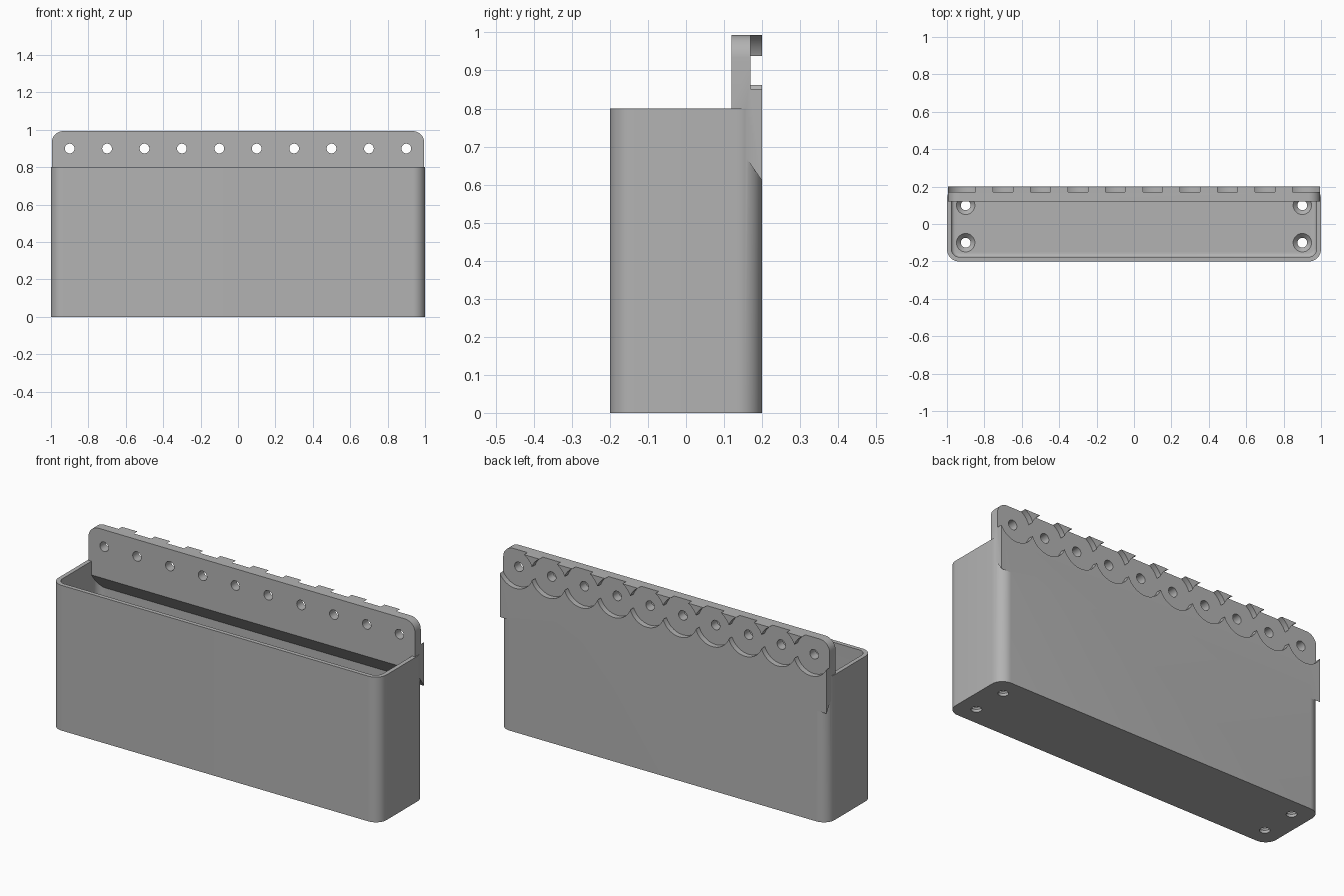
import bpy, bmesh
from math import radians
from mathutils import Matrix, Vector

if "Cube" in bpy.data.objects:
    bpy.data.objects.remove(bpy.data.objects["Cube"])

grey = bpy.data.materials.new("plain grey")
grey.use_nodes = True
COLOUR = (0.45, 0.45, 0.45, 1)
grey.diffuse_color = COLOUR
grey.node_tree.nodes["Principled BSDF"].inputs["Base Color"].default_value = COLOUR

HOLES = [-0.9 + 0.2 * i for i in range(10)]


def finish(name, bm):
    bmesh.ops.recalc_face_normals(bm, faces=bm.faces)
    mesh = bpy.data.meshes.new(name)
    bm.to_mesh(mesh)
    bm.free()
    mesh.materials.append(grey)
    ob = bpy.data.objects.new(name, mesh)
    bpy.context.collection.objects.link(ob)
    return ob


def box_mesh(lo, hi):
    bm = bmesh.new()
    bmesh.ops.create_cube(bm, size=1)
    lo, hi = Vector(lo), Vector(hi)
    for v in bm.verts:
        v.co = [lo[i] if v.co[i] < 0 else hi[i] for i in range(3)]
    return bm


def round_edges(bm, axis, radius, rule=lambda p: True, segments=10):
    """Round the edges running along one axis whose middle passes the rule."""
    edges = [e for e in bm.edges
             if abs((e.verts[0].co - e.verts[1].co).normalized()[axis]) > 0.99
             and rule((e.verts[0].co + e.verts[1].co) / 2)]
    bmesh.ops.bevel(bm, geom=edges, offset=radius, segments=segments,
                    profile=0.5, affect='EDGES')


def cones(name, places, r1, r2, depth, turn=Matrix(), segments=48):
    """Several equal round cutters in one mesh."""
    bm = bmesh.new()
    for p in places:
        bmesh.ops.create_cone(bm, cap_ends=True, segments=segments, radius1=r1,
                              radius2=r2, depth=depth,
                              matrix=Matrix.Translation(p) @ turn)
    return finish(name, bm)


def combine(target, other, operation):
    mod = target.modifiers.new("combine", 'BOOLEAN')
    mod.operation, mod.solver, mod.object = operation, 'EXACT', other
    mod.use_self = True
    bpy.context.view_layer.objects.active = target
    bpy.ops.object.modifier_apply(modifier=mod.name)
    bpy.data.objects.remove(other)


# Bin body with rounded upright corners
bm = box_mesh((-1, -0.2, 0), (1, 0.2, 0.8))
round_edges(bm, 2, 0.065)
wall_bin = finish("wall_bin", bm)

# Hollow with a filleted floor
FLOOR = 0.04
bm = box_mesh((-0.977, -0.177, FLOOR), (0.977, 0.177, 0.9))
round_edges(bm, 2, 0.045)
rim = [e for e in bm.edges if all(abs(v.co.z - FLOOR) < 1e-4 for v in e.verts)]
bmesh.ops.bevel(bm, geom=rim, offset=0.02, segments=4, profile=0.5, affect='EDGES')
combine(wall_bin, finish("hollow", bm), 'DIFFERENCE')

# Mounting plate: rounded top corners and a sloping underside
bm = box_mesh((-0.995, 0.12, 0.61), (0.995, 0.2, 0.993))
for v in bm.verts:
    if v.co.y < 0.15 and v.co.z < 0.7:
        v.co.z = 0.724
round_edges(bm, 1, 0.06, lambda p: p.z > 0.9)
combine(wall_bin, finish("mounting_plate", bm), 'UNION')

# Scalloped recess on the back, open at both ends
upright = Matrix.Rotation(radians(90), 4, 'X')
combine(wall_bin, cones("scallops", [(x, 0.22, 0.9) for x in HOLES],
                        0.107, 0.107, 0.1, upright), 'DIFFERENCE')
for side in (-1, 1):
    ends = sorted((side * 0.9, side * 1.05))
    bm = box_mesh((ends[0], 0.17, 0.9), (ends[1], 0.25, 1.05))
    combine(wall_bin, finish("end_relief", bm), 'DIFFERENCE')

# Hanging holes through the plate
combine(wall_bin, cones("hanging_holes", [(x, 0.15, 0.9) for x in HOLES],
                        0.026, 0.026, 0.3, upright, 32), 'DIFFERENCE')

# Countersunk screw holes in the floor
corners = [(x, y) for x in (-0.9, 0.9) for y in (-0.1, 0.1)]
combine(wall_bin, cones("screw_holes", [(x, y, 0) for x, y in corners],
                        0.026, 0.026, 0.2, segments=32), 'DIFFERENCE')
combine(wall_bin, cones("countersinks", [(x, y, FLOOR - 0.01) for x, y in corners],
                        0.026, 0.054, 0.03, segments=32), 'DIFFERENCE')

# Smooth the rounded parts, keep the edges sharp
bpy.ops.object.select_all(action='DESELECT')
wall_bin.select_set(True)
bpy.context.view_layer.objects.active = wall_bin
bpy.ops.object.shade_smooth_by_angle(angle=radians(30))
